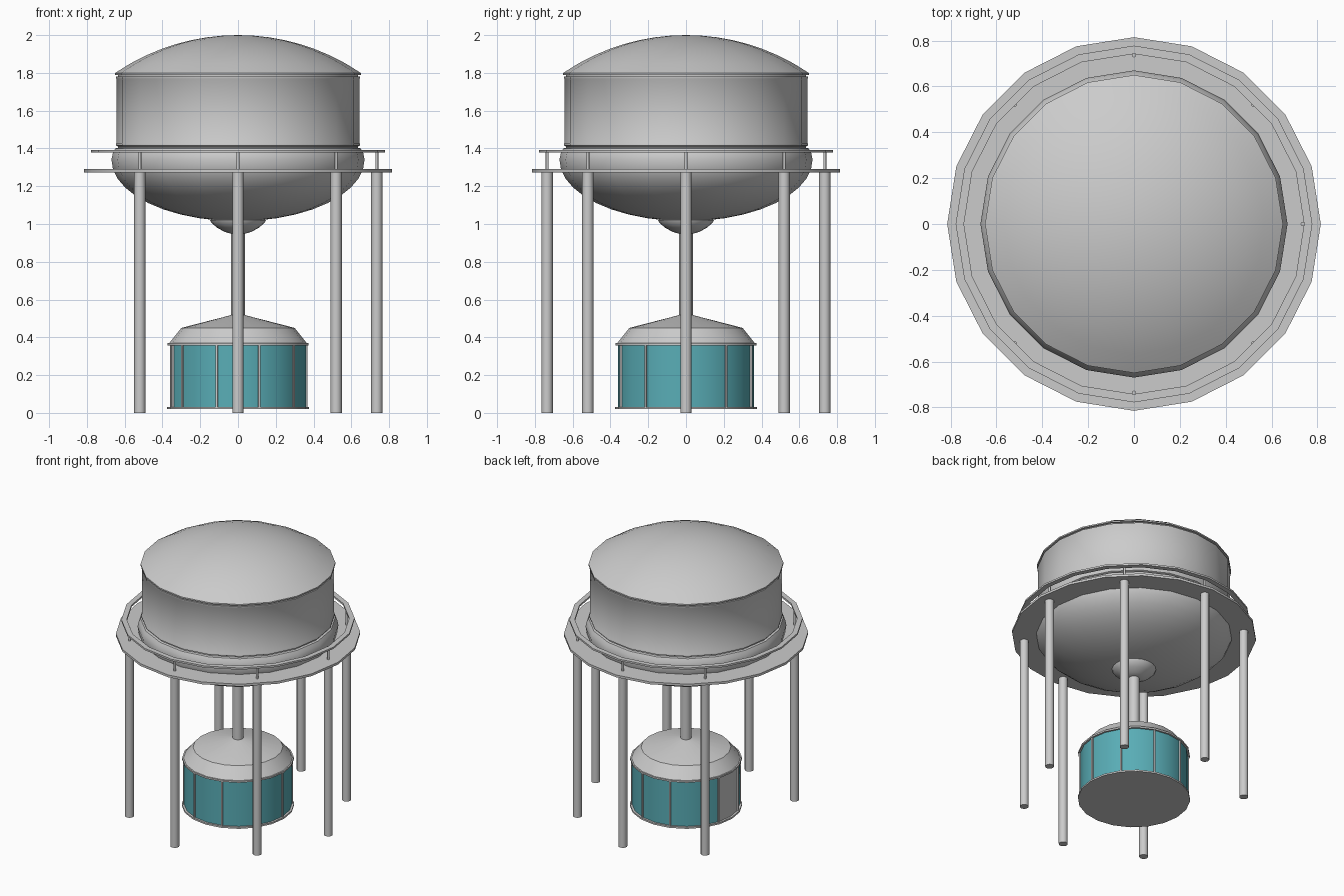
import bpy, bmesh
from math import sin, cos, pi, radians, sqrt

if "Cube" in bpy.data.objects:
    bpy.data.objects.remove(bpy.data.objects["Cube"])

SIDES = 20
teal = bpy.data.materials.new("teal_panel")
teal.diffuse_color = (0.10, 0.42, 0.47, 1)
teal.use_nodes = True
teal.node_tree.nodes["Principled BSDF"].inputs["Base Color"].default_value = teal.diffuse_color


def finish(name, bm, angle=35, mat=None):
    bmesh.ops.recalc_face_normals(bm, faces=bm.faces)
    me = bpy.data.meshes.new(name)
    bm.to_mesh(me)
    bm.free()
    ob = bpy.data.objects.new(name, me)
    bpy.context.collection.objects.link(ob)
    if mat:
        me.materials.append(mat)
    bpy.ops.object.select_all(action='DESELECT')
    bpy.context.view_layer.objects.active = ob
    ob.select_set(True)
    bpy.ops.object.shade_smooth_by_angle(angle=radians(angle))
    return ob


def lathe(name, profile, sides=SIDES, closed=False, start=0, end=None, mat=None, angle=35):
    """Revolve (radius, z) points; closed joins last point to first; end makes a partial arc."""
    bm = bmesh.new()
    full = end is None
    n = sides if full else end - start + 1
    rings = []
    for r, z in profile:
        if r < 1e-5:
            rings.append([bm.verts.new((0, 0, z))] * n)
        else:
            rings.append([bm.verts.new((r * cos(2 * pi * (i + start) / sides),
                                        r * sin(2 * pi * (i + start) / sides), z)) for i in range(n)])
    pairs = list(zip(rings, rings[1:])) + ([(rings[-1], rings[0])] if closed else [])
    for a, b in pairs:
        for i in range(n if full else n - 1):
            j = (i + 1) % n
            quad = list(dict.fromkeys([a[i], a[j], b[j], b[i]]))
            bm.faces.new(quad)
    return finish(name, bm, angle, mat)


def ring(name, r0, r1, z0, z1):
    return lathe(name, [(r0, z0), (r1, z0), (r1, z1), (r0, z1)], closed=True)


def post(name, x, y, r, z0, z1, sides=12):
    bm = bmesh.new()
    bmesh.ops.create_cone(bm, cap_ends=True, segments=sides, radius1=r, radius2=r, depth=z1 - z0)
    bmesh.ops.translate(bm, verts=bm.verts, vec=(x, y, (z0 + z1) / 2))
    return finish(name, bm, 50)


# Tank: shallow dome with a lip, straight shell with bands, rounded bowl
R = 1.156
dome = [(0.65 * k / 8, 2.0 - R + sqrt(R * R - (0.65 * k / 8) ** 2)) for k in range(9)]
lathe("tank_dome", dome + [(0.65, 1.79), (0.635, 1.79)])
lathe("tank_shell", [(0.635, 1.795), (0.635, 1.78), (0.645, 1.78), (0.645, 1.77), (0.642, 1.765),
                     (0.642, 1.43), (0.645, 1.425), (0.645, 1.415), (0.635, 1.41), (0.635, 1.39)])
bowl = [(0.67 * cos(t * pi / 20), 1.34 - 0.325 * sin(t * pi / 20)) for t in range(10)] + [(0, 1.015)]
lathe("tank_bowl", [(0.63, 1.405), (0.65, 1.40), (0.663, 1.375)] + bowl)

# Outlet cup and riser pipe
lathe("outlet_cup", [(0.13, 1.03), (0.147, 1.02), (0.14, 1.005), (0.11, 0.98),
                     (0.07, 0.958), (0.035, 0.948), (0, 0.948)])
post("riser_pipe", 0, 0, 0.037, 0.49, 0.97, 16)

# Walkway and handrail
ring("walkway", 0.64, 0.815, 1.273, 1.29)
ring("handrail", 0.742, 0.778, 1.379, 1.392)

# Seven legs and rail posts, with the gap at -x facing the door
for k in range(8):
    if k == 4:
        continue
    x, y = 0.735 * cos(k * pi / 4), 0.735 * sin(k * pi / 4)
    post(f"leg_{k}", x, y, 0.03, 0, 1.275)
    post(f"rail_post_{k}", x, y, 0.008, 1.28, 1.385, 8)

# Base room: roof, rims, floor, panels
lathe("base_roof", [(0, 0.522), (0.035, 0.518), (0.30, 0.45), (0.365, 0.368)], angle=20)
lathe("base_top_rim", [(0, 0.358), (0.373, 0.358), (0.373, 0.37), (0.355, 0.37)])
lathe("base_floor", [(0, 0.02), (0.375, 0.02), (0.375, 0.032), (0, 0.032)])
lathe("base_wall", [(0.36, 0.03), (0.36, 0.36)], start=-9, end=9, mat=teal)
lathe("door_panel", [(0.36, 0.03), (0.36, 0.36)], start=9, end=11)

# Vertical battens between the panels and at the door edges
for k, deg in enumerate([0, 36, 72, 108, 144, 162, 198, 216, 252, 288, 324]):
    a = radians(deg)
    bm = bmesh.new()
    bmesh.ops.create_cube(bm, size=1)
    bmesh.ops.scale(bm, verts=bm.verts, vec=(0.014, 0.011, 0.332))
    bmesh.ops.translate(bm, verts=bm.verts, vec=(0.361, 0, 0.195))
    for v in bm.verts:
        px, py = v.co.x, v.co.y
        v.co.x, v.co.y = px * cos(a) - py * sin(a), px * sin(a) + py * cos(a)
    finish(f"batten_{k}", bm)
